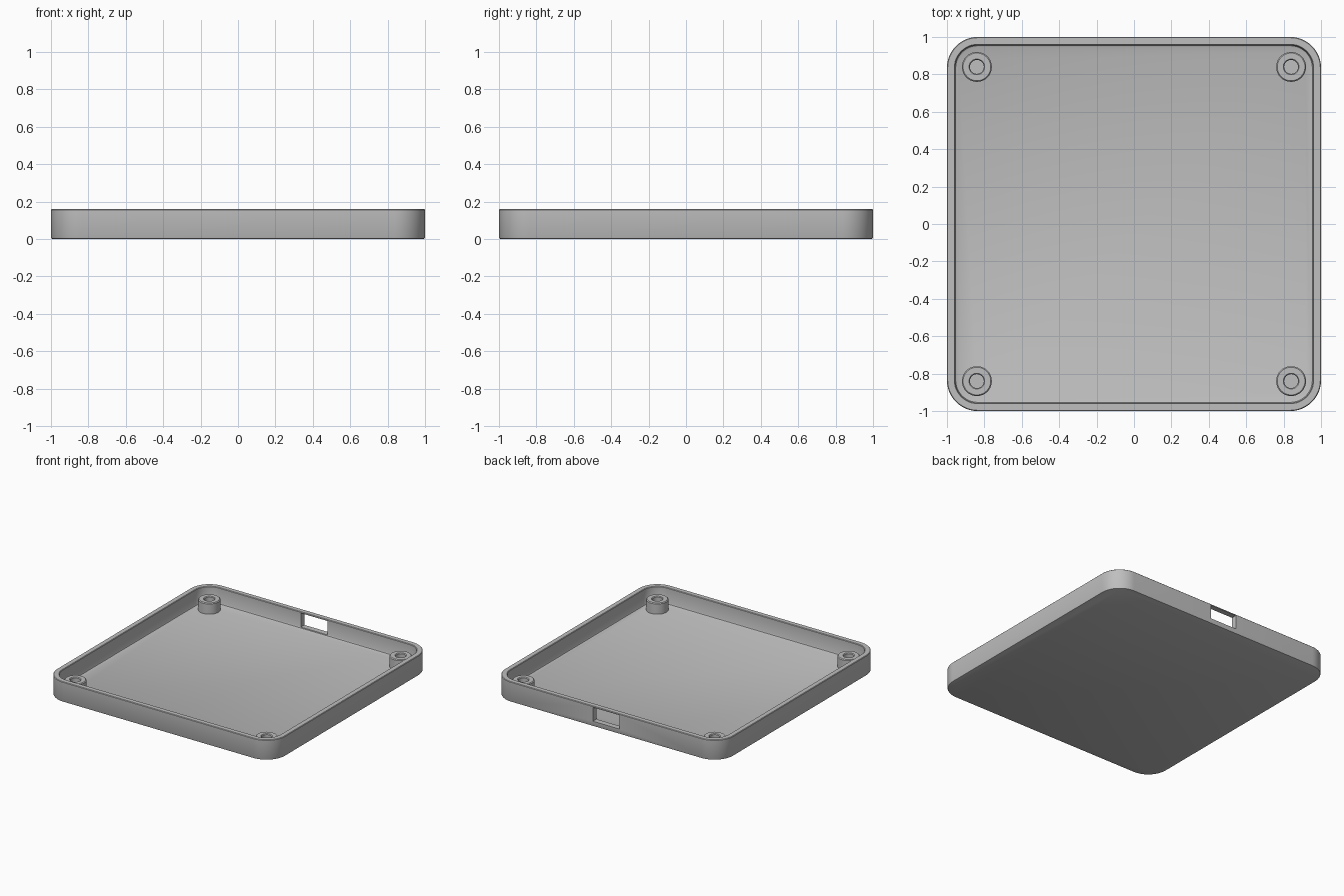
import bpy, bmesh, math
from mathutils import Vector

HEIGHT, WALL, FLOOR, RADIUS = 0.16, 0.043, 0.03, 0.165
POST_TOP, POST_AT = 0.117, 0.84

cube = bpy.data.objects.get("Cube")
if cube:
    bpy.data.objects.remove(cube)

grey = bpy.data.materials.new("plain grey")
grey.use_nodes = True
colour = (0.52, 0.52, 0.52, 1)
grey.diffuse_color = colour
grey.node_tree.nodes["Principled BSDF"].inputs["Base Color"].default_value = colour


def rounded_square(inset, z, steps=12):
    """Ring of points around a square with rounded corners."""
    radius = RADIUS - inset
    centre = 1 - RADIUS
    points = []
    for corner in range(4):
        mid = math.radians(45 + 90 * corner)
        cx = math.copysign(centre, math.cos(mid))
        cy = math.copysign(centre, math.sin(mid))
        for i in range(steps + 1):
            a = math.pi / 2 * (corner + i / steps)
            points.append(Vector((cx + radius * math.cos(a), cy + radius * math.sin(a), z)))
    return points


def circle(radius, z, steps=40):
    return [Vector((radius * math.cos(math.tau * i / steps),
                    radius * math.sin(math.tau * i / steps), z)) for i in range(steps)]


def skin(name, rings):
    """Join rings of points into one closed shell, capped at both ends."""
    bm = bmesh.new()
    loops = [[bm.verts.new(p) for p in ring] for ring in rings]
    count = len(loops[0])
    for low, high in zip(loops, loops[1:]):
        for i in range(count):
            j = (i + 1) % count
            bm.faces.new((low[i], low[j], high[j], high[i]))
    bm.faces.new(loops[0][::-1])
    bm.faces.new(loops[-1])
    bmesh.ops.recalc_face_normals(bm, faces=bm.faces)
    mesh = bpy.data.meshes.new(name)
    bm.to_mesh(mesh)
    bm.free()
    mesh.materials.append(grey)
    obj = bpy.data.objects.new(name, mesh)
    bpy.context.collection.objects.link(obj)
    return obj


def smooth(obj):
    bpy.ops.object.select_all(action="DESELECT")
    obj.select_set(True)
    bpy.context.view_layer.objects.active = obj
    bpy.ops.object.shade_smooth_by_angle(angle=math.radians(30))


# Tray: outer wall, rim, inner wall and floor, with softened edges
edge, fillet = 0.008, 0.012
tray = skin("tray", [rounded_square(inset, z) for inset, z in (
    (edge, 0), (edge * 0.3, edge * 0.3), (0, edge),
    (0, HEIGHT - edge / 2), (edge / 2, HEIGHT),
    (WALL - edge / 2, HEIGHT), (WALL, HEIGHT - edge / 2),
    (WALL, FLOOR + fillet), (WALL + fillet * 0.3, FLOOR + fillet * 0.3),
    (WALL + fillet, FLOOR))])

# Port opening through the back wall, below the rim
bpy.ops.mesh.primitive_cube_add(size=1, location=(0, 1 - WALL / 2, 0.095))
cutter = bpy.context.object
cutter.name = "port_cutter"
cutter.scale = (0.235, WALL * 1.5, 0.11)
cutter.hide_render = True
cutter.hide_viewport = True
cut = tray.modifiers.new("port_opening", "BOOLEAN")
cut.operation = "DIFFERENCE"
cut.solver = "EXACT"
cut.object = cutter
smooth(tray)

# Hollow screw posts in the four corners
for side, sx in (("left", 1), ("right", -1)):
    for end, sy in (("front", -1), ("back", 1)):
        post = skin(f"{end}_{side}_post", [circle(r, z) for r, z in (
            (0.08, FLOOR - 0.01), (0.08, POST_TOP - 0.006), (0.074, POST_TOP),
            (0.042, POST_TOP), (0.037, POST_TOP - 0.006), (0.037, FLOOR + 0.002))])
        post.location = (sx * POST_AT, sy * POST_AT, 0)
        smooth(post)
